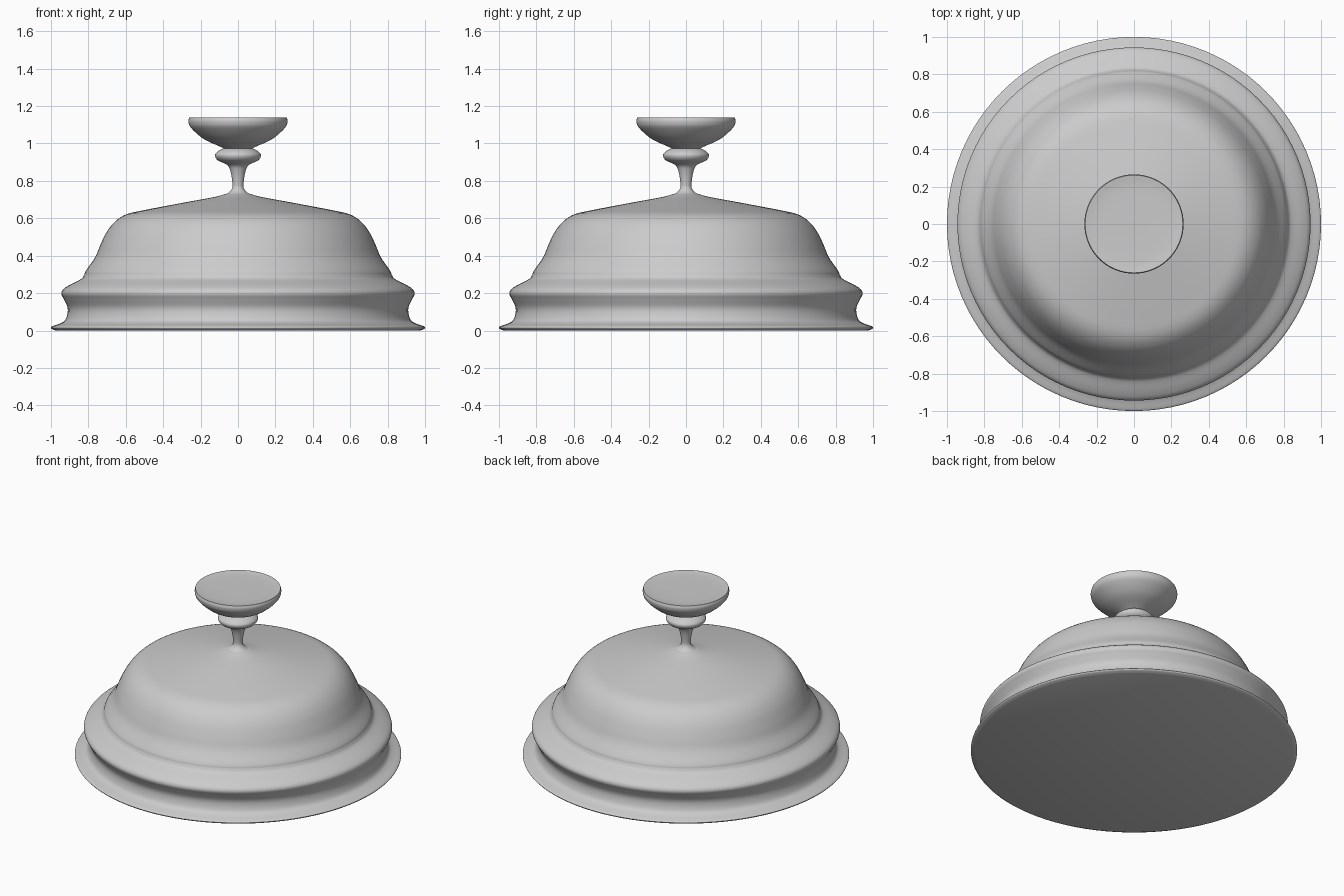
import bpy, bmesh, math
from mathutils import Vector

if "Cube" in bpy.data.objects:
    bpy.data.objects.remove(bpy.data.objects["Cube"])

SIDES = 96


def smooth_run(pts, steps=5):
    """Catmull-Rom curve through (radius, height) points."""
    p = [Vector(q) for q in pts]
    if len(p) < 3:
        return p
    p = [2 * p[0] - p[1]] + p + [2 * p[-1] - p[-2]]
    out = []
    for a, b, c, d in zip(p, p[1:], p[2:], p[3:]):
        for i in range(steps):
            t = i / steps
            out.append(0.5 * (2 * b + (c - a) * t + (2 * a - 5 * b + 4 * c - d) * t ** 2
                              + (3 * b - a - 3 * c + d) * t ** 3))
    return out + [p[-2]]


def lathe(name, runs):
    """Spin smooth runs, joined at sharp corners, around the z axis."""
    profile = []
    for run in runs:
        profile += smooth_run(run)
    bm = bmesh.new()
    verts = [bm.verts.new((max(r, 0), 0, z)) for r, z in profile]
    edges = [bm.edges.new(e) for e in zip(verts, verts[1:])]
    bmesh.ops.spin(bm, geom=verts + edges, cent=(0, 0, 0), axis=(0, 0, 1),
                   angle=math.tau, steps=SIDES)
    bmesh.ops.remove_doubles(bm, verts=bm.verts, dist=0.0003)
    bmesh.ops.recalc_face_normals(bm, faces=bm.faces)
    mesh = bpy.data.meshes.new(name)
    bm.to_mesh(mesh)
    bm.free()
    obj = bpy.data.objects.new(name, mesh)
    bpy.context.collection.objects.link(obj)
    bpy.context.view_layer.objects.active = obj
    obj.select_set(True)
    bpy.ops.object.shade_smooth_by_angle(angle=math.radians(35))
    obj.select_set(False)
    return obj


# Domed cover: flat underside, flared foot, rounded band, dome and sloping crown
lathe("domed_cover", [
    [(0, 0), (0.975, 0)],
    [(0.975, 0), (0.997, 0.01), (0.995, 0.022), (0.95, 0.038), (0.925, 0.055),
     (0.912, 0.09), (0.912, 0.125), (0.93, 0.165), (0.944, 0.195), (0.935, 0.22),
     (0.90, 0.244), (0.84, 0.275), (0.822, 0.298)],
    [(0.822, 0.298), (0.812, 0.322), (0.765, 0.39), (0.735, 0.46), (0.70, 0.53),
     (0.655, 0.585), (0.595, 0.622), (0.50, 0.644), (0.30, 0.682), (0.12, 0.715),
     (0.065, 0.73), (0.0, 0.735)],
])

# Handle: slender stem, collar ring and flat-topped cup
lathe("knob_handle", [
    [(0, 0.70), (0.12, 0.715)],
    [(0.12, 0.715), (0.06, 0.732), (0.033, 0.757), (0.03, 0.79), (0.04, 0.85),
     (0.058, 0.885), (0.108, 0.91), (0.123, 0.938), (0.105, 0.96), (0.077, 0.974)],
    [(0.077, 0.974), (0.10, 0.985), (0.185, 1.025), (0.25, 1.082), (0.265, 1.115), (0.261, 1.138)],
    [(0.261, 1.138), (0.205, 1.132), (0.10, 1.13), (0, 1.13)],
])
